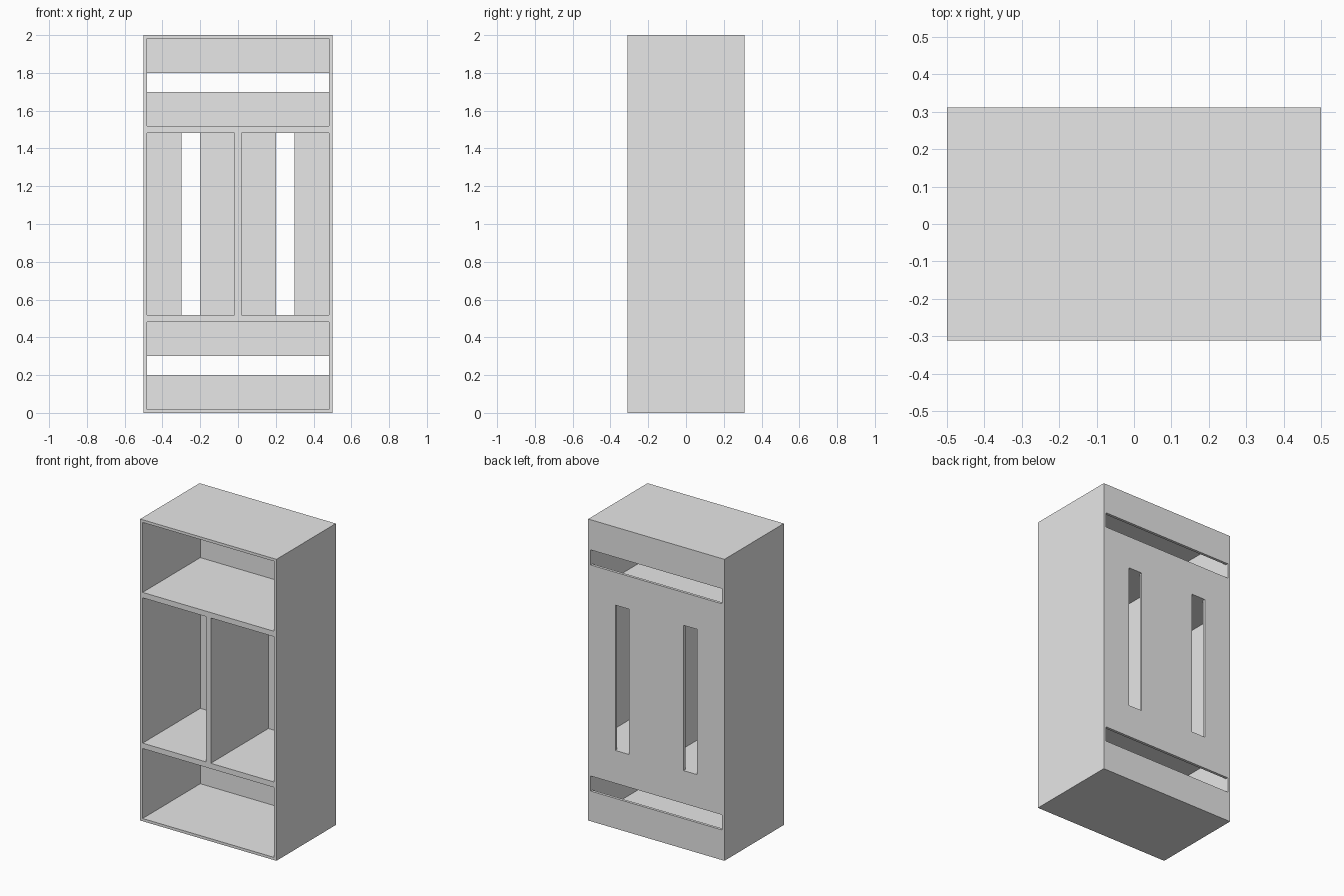
import bpy

if "Cube" in bpy.data.objects:
    bpy.data.objects.remove(bpy.data.objects["Cube"], do_unlink=True)

# Overall sizes
W, D = 1.0, 0.622          # width and depth of the cabinet
T = 0.018                  # board thickness
GAP = 0.10                 # open slot in each back

grey = bpy.data.materials.new("light_grey_board")
grey.use_nodes = True
grey.diffuse_color = (0.8, 0.8, 0.8, 1)
grey.node_tree.nodes["Principled BSDF"].inputs["Base Color"].default_value = (0.8, 0.8, 0.8, 1)


def board(name, x0, x1, z0, z1, y0=-D / 2, y1=D / 2):
    """Flat rectangular board given by its limits."""
    bpy.ops.mesh.primitive_cube_add(size=1, location=((x0 + x1) / 2, (y0 + y1) / 2, (z0 + z1) / 2))
    ob = bpy.context.object
    ob.name = name
    ob.scale = (x1 - x0, y1 - y0, z1 - z0)
    bpy.ops.object.transform_apply(location=False, rotation=False, scale=True)
    ob.data.materials.append(grey)


def wide_box(name, z0, z1):
    """Open box: full-width top and bottom, sides between, two back rails."""
    a, mid = W / 2, (z0 + z1) / 2
    board(name + "_bottom", -a, a, z0, z0 + T)
    board(name + "_top", -a, a, z1 - T, z1)
    board(name + "_right_side", -a, -a + T, z0 + T, z1 - T)
    board(name + "_left_side", a - T, a, z0 + T, z1 - T)
    back = D / 2 - T
    board(name + "_back_lower_rail", -a + T, a - T, z0 + T, mid - GAP / 2, y0=back)
    board(name + "_back_upper_rail", -a + T, a - T, mid + GAP / 2, z1 - T, y0=back)


def tall_box(name, x0, x1, z0, z1):
    """Open box: full-height sides, top and bottom between, two back slats."""
    mid = (x0 + x1) / 2
    board(name + "_right_side", x0, x0 + T, z0, z1)
    board(name + "_left_side", x1 - T, x1, z0, z1)
    board(name + "_bottom", x0 + T, x1 - T, z0, z0 + T)
    board(name + "_top", x0 + T, x1 - T, z1 - T, z1)
    back = D / 2 - T
    board(name + "_back_right_slat", x0 + T, mid - GAP / 2, z0 + T, z1 - T, y0=back)
    board(name + "_back_left_slat", mid + GAP / 2, x1 - T, z0 + T, z1 - T, y0=back)


# Stacked cabinet modules
wide_box("lower_box", 0.0, 0.5)
tall_box("middle_right_box", -W / 2, 0.0, 0.5, 1.5)
tall_box("middle_left_box", 0.0, W / 2, 0.5, 1.5)
wide_box("upper_box", 1.5, 2.0)
